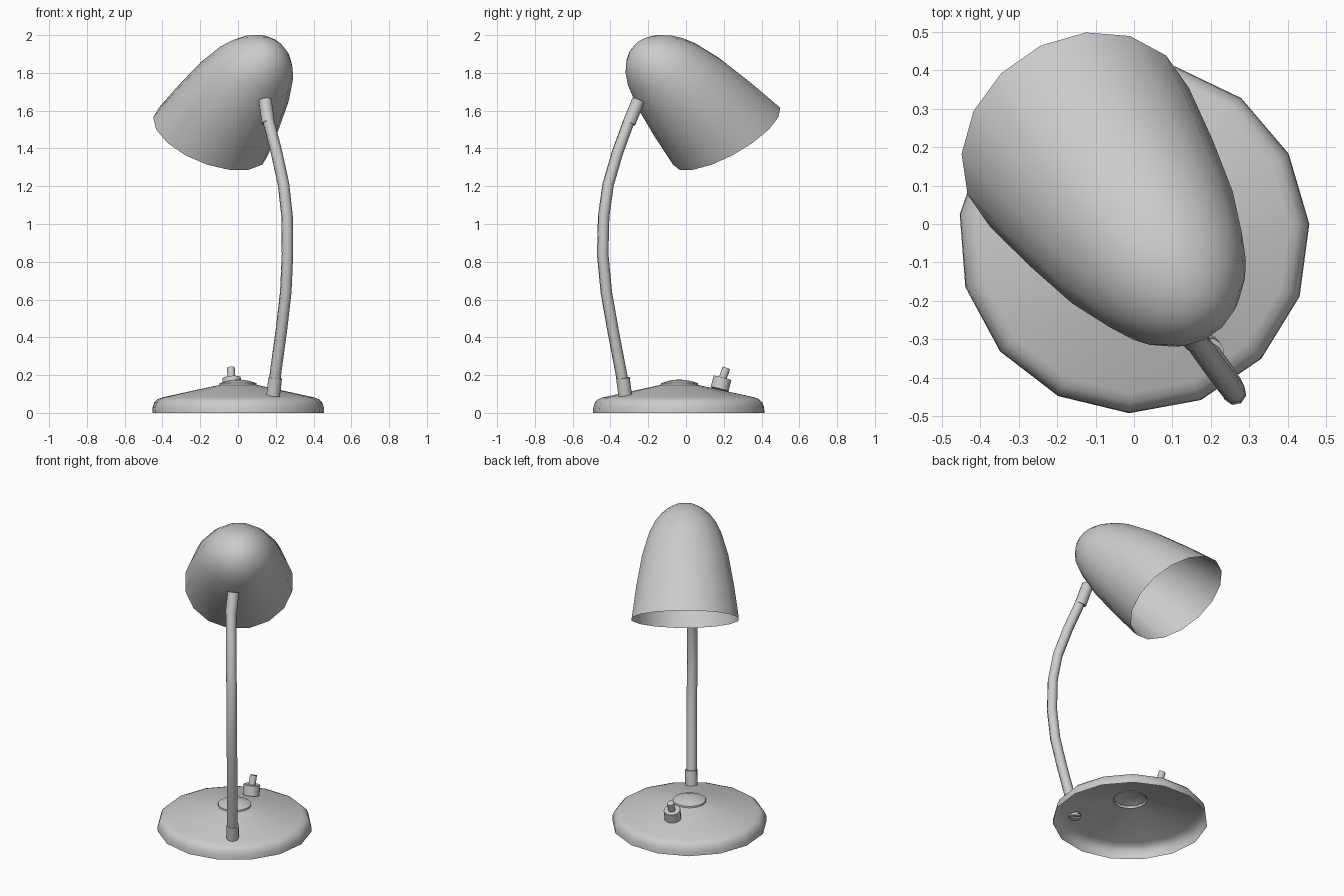
import bpy, bmesh
from math import sin, cos, pi, radians
from mathutils import Vector, Matrix

if "Cube" in bpy.data.objects:
    bpy.data.objects.remove(bpy.data.objects["Cube"])

grey = bpy.data.materials.new("light_grey")
grey.use_nodes = True
colour = (0.6, 0.6, 0.6, 1)
grey.diffuse_color = colour
grey.node_tree.nodes["Principled BSDF"].inputs["Base Color"].default_value = colour


def finish(name, bm, angle):
    """Turn a bmesh into a smooth-shaded object."""
    mesh = bpy.data.meshes.new(name)
    bm.to_mesh(mesh)
    bm.free()
    obj = bpy.data.objects.new(name, mesh)
    bpy.context.collection.objects.link(obj)
    mesh.materials.append(grey)
    bpy.ops.object.select_all(action="DESELECT")
    obj.select_set(True)
    bpy.context.view_layer.objects.active = obj
    bpy.ops.object.shade_smooth_by_angle(angle=radians(angle))
    return obj


def lathe(name, rings, sides, centre, side_a, side_b, axis, phase=0, angle=40):
    """Sweep (distance, radius) rings along an axis; the axis may lean from the ring plane."""
    bm = bmesh.new()
    loops = []
    for dist, radius in rings:
        mid = centre + axis * dist
        if radius == 0:
            loops.append([bm.verts.new(mid)] * sides)
            continue
        turns = [phase + 2 * pi * i / sides for i in range(sides)]
        loops.append([bm.verts.new(mid + (side_a * cos(t) + side_b * sin(t)) * radius)
                      for t in turns])
    for low, high in zip(loops, loops[1:]):
        for i in range(sides):
            j = (i + 1) % sides
            corners = dict.fromkeys((low[i], low[j], high[j], high[i]))
            bm.faces.new(list(corners))
    return finish(name, bm, angle)


def rod(name, start, end, radius, sides=12):
    """Closed cylinder between two points."""
    start, end = Vector(start), Vector(end)
    span = end - start
    bm = bmesh.new()
    bmesh.ops.create_cone(bm, cap_ends=True, segments=sides, radius1=radius,
                          radius2=radius, depth=span.length)
    turn = span.to_track_quat("Z", "Y").to_matrix().to_4x4()
    bm.transform(Matrix.Translation((start + end) / 2) @ turn)
    return finish(name, bm, 40)


X, Y, Z = Vector((1, 0, 0)), Vector((0, 1, 0)), Vector((0, 0, 1))
base_centre = Vector((0, -0.035, 0))

# Hollow base shell and its centre cap
lathe("base", [(0, 0.458), (0.03, 0.456), (0.055, 0.447), (0.072, 0.43), (0.082, 0.405), (0.148, 0.1)],
      15, base_centre, X, Y, Z, radians(4.4), 60)
lathe("base_cap", [(0.143, 0.1), (0.157, 0.098), (0.168, 0.065), (0.175, 0.03), (0.176, 0)],
      16, base_centre, X, Y, Z)

# Switch on the back of the base
rod("switch_collar", (-0.03, 0.178, 0.125), (-0.034, 0.193, 0.185), 0.05)
rod("switch_knob", (-0.034, 0.193, 0.18), (-0.038, 0.214, 0.238), 0.021)

# Bent arm
path = [(0.187, -0.325, 0.11), (0.2, -0.345, 0.22), (0.23, -0.387, 0.44), (0.253, -0.422, 0.64),
        (0.262, -0.441, 0.84), (0.26, -0.436, 1.04), (0.241, -0.412, 1.21),
        (0.204, -0.362, 1.38), (0.16, -0.3, 1.55), (0.145, -0.26, 1.64)]
curve = bpy.data.curves.new("arm", "CURVE")
curve.dimensions = "3D"
curve.bevel_depth = 0.031
curve.bevel_resolution = 2
spline = curve.splines.new("POLY")
spline.points.add(len(path) - 1)
for point, place in zip(spline.points, path):
    point.co = (*place, 1)
curve.materials.append(grey)
arm = bpy.data.objects.new("arm", curve)
bpy.context.collection.objects.link(arm)
bpy.ops.object.select_all(action="DESELECT")
arm.select_set(True)
bpy.context.view_layer.objects.active = arm
bpy.ops.object.convert(target="MESH")
bpy.ops.object.shade_smooth_by_angle(angle=radians(50))

# Collars at both ends of the arm
rod("lower_collar", (0.186, -0.322, 0.09), (0.197, -0.334, 0.185), 0.037)
rod("upper_collar", (0.16, -0.301, 1.535), (0.143, -0.252, 1.655), 0.035)

# Slotted screw head under the base
for side in (-1, 1):
    bm = bmesh.new()
    bmesh.ops.create_cone(bm, cap_ends=True, segments=12, radius1=0.037, radius2=0.037, depth=0.012)
    geom = bm.verts[:] + bm.edges[:] + bm.faces[:]
    cut = bmesh.ops.bisect_plane(bm, geom=geom, plane_co=(0, side * 0.006, 0),
                                 plane_no=(0, side, 0), clear_inner=True)
    bmesh.ops.holes_fill(bm, edges=[e for e in bm.edges if e.is_boundary])
    bm.transform(Matrix.Translation((0.186, -0.322, 0.086)) @ Matrix.Rotation(radians(135), 4, "Z"))
    finish("screw_half_" + ("a" if side < 0 else "b"), bm, 40)

# Shade: parallel circles along a leaning axis, open at the rim
heading = Vector((cos(radians(125)), sin(radians(125)), 0))
across = Vector((heading.y, -heading.x, 0))
tilt, lean = radians(34.3), radians(42.5)
rim_up = heading * cos(tilt) + Z * sin(tilt)
shade_axis = Z * sin(lean) - heading * cos(lean)
rings = [(0, 0.322), (0.2, 0.295), (0.4, 0.26), (0.55, 0.216), (0.62, 0.182),
         (0.67, 0.145), (0.71, 0.1), (0.735, 0.05), (0.742, 0)]
lathe("shade", rings, 16, Vector((-0.145, 0.215, 1.465)), across, rim_up, shade_axis, pi / 16, 60)
